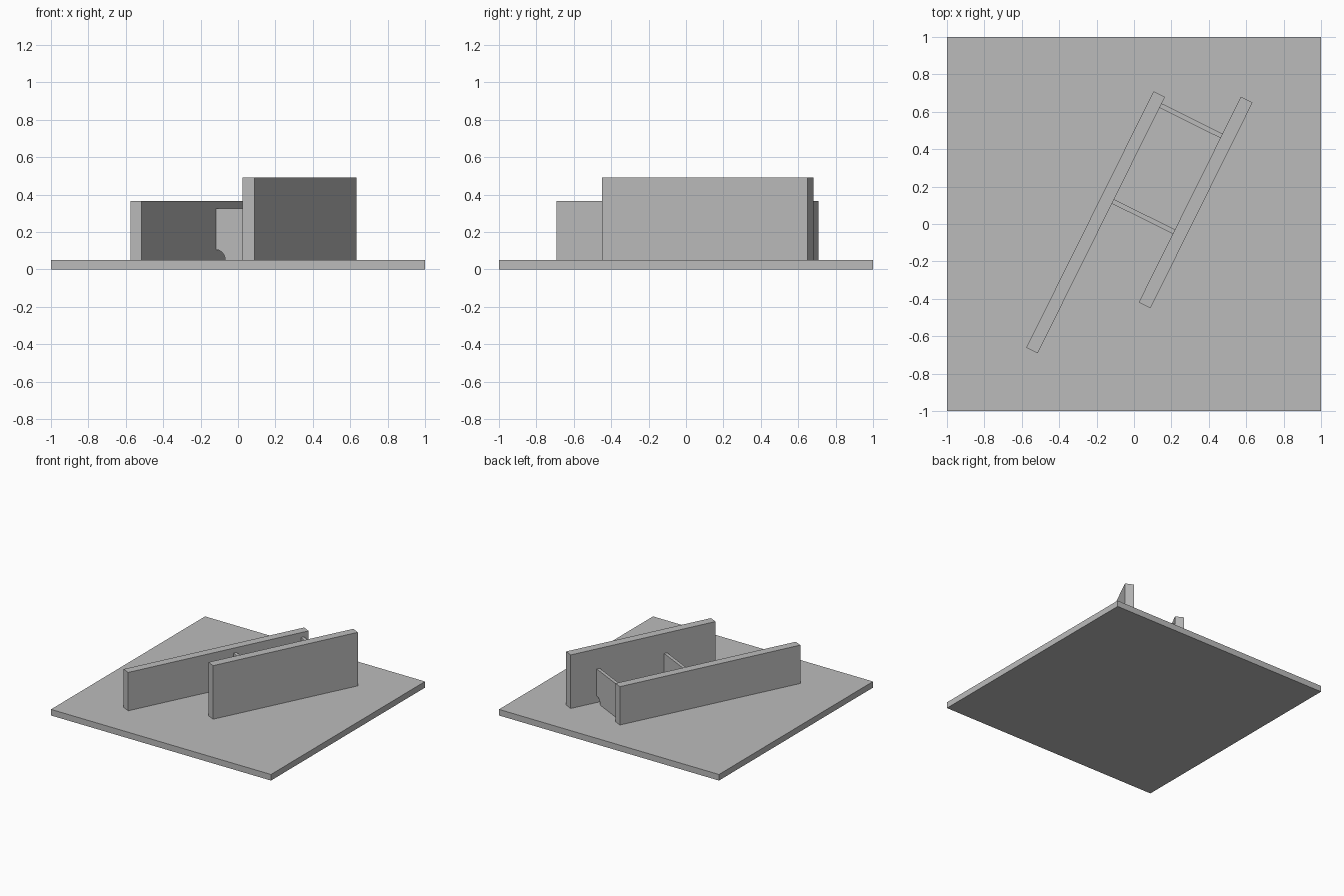
import bpy
import bmesh
from math import sin, cos, pi, radians
from mathutils import Matrix

cube = bpy.data.objects.get("Cube")
if cube:
    bpy.data.objects.remove(cube, do_unlink=True)

grey = bpy.data.materials.new("plain grey")
grey.use_nodes = True
COLOUR = (0.5, 0.5, 0.5, 1)
grey.diffuse_color = COLOUR
grey.node_tree.nodes["Principled BSDF"].inputs["Base Color"].default_value = COLOUR

PLATE_TOP = 0.05
TURN = Matrix.Rotation(radians(-26.4), 4, 'Z')   # walls run diagonally on the plate


def prism(name, outline, y_mid, depth, matrix=Matrix()):
    """Extrude an x-z outline along y, centred on y_mid."""
    bm = bmesh.new()
    face = bm.faces.new([bm.verts.new((x, y_mid - depth / 2, z)) for x, z in outline])
    extruded = bmesh.ops.extrude_face_region(bm, geom=[face])
    moved = [v for v in extruded["geom"] if isinstance(v, bmesh.types.BMVert)]
    bmesh.ops.translate(bm, verts=moved, vec=(0, depth, 0))
    bmesh.ops.recalc_face_normals(bm, faces=bm.faces)
    bm.transform(matrix)
    mesh = bpy.data.meshes.new(name)
    bm.to_mesh(mesh)
    bm.free()
    mesh.materials.append(grey)
    obj = bpy.data.objects.new(name, mesh)
    bpy.context.collection.objects.link(obj)
    return obj


def rectangle(x0, x1, z0, z1):
    return [(x0, z0), (x1, z0), (x1, z1), (x0, z1)]


def bracket_outline(x0, x1, z0, z1, radius, steps=10):
    """Rectangle with a rounded notch cut from both lower corners."""
    arc = [(radius * cos(i * pi / 2 / steps), radius * sin(i * pi / 2 / steps))
           for i in range(steps + 1)]
    left = [(x0 + a, z0 + b) for a, b in arc]
    right = [(x1 - a, z0 + b) for a, b in reversed(arc)]
    return left + [(x0, z1), (x1, z1)] + right


# Base plate
prism("base_plate", rectangle(-1, 1, 0, PLATE_TOP), 0, 2)

# Two parallel upright walls
prism("low_wall", rectangle(-0.222, -0.154, PLATE_TOP, 0.365), -0.083, 1.53, TURN)
prism("tall_wall", rectangle(0.209, 0.279, PLATE_TOP, 0.49), 0.25, 1.228, TURN)

# Cross brackets joining the walls
for label, y in (("front", 0.058), ("back", 0.63)):
    prism(label + "_bracket", bracket_outline(-0.154, 0.209, PLATE_TOP, 0.325, 0.055),
          y, 0.026, TURN)
